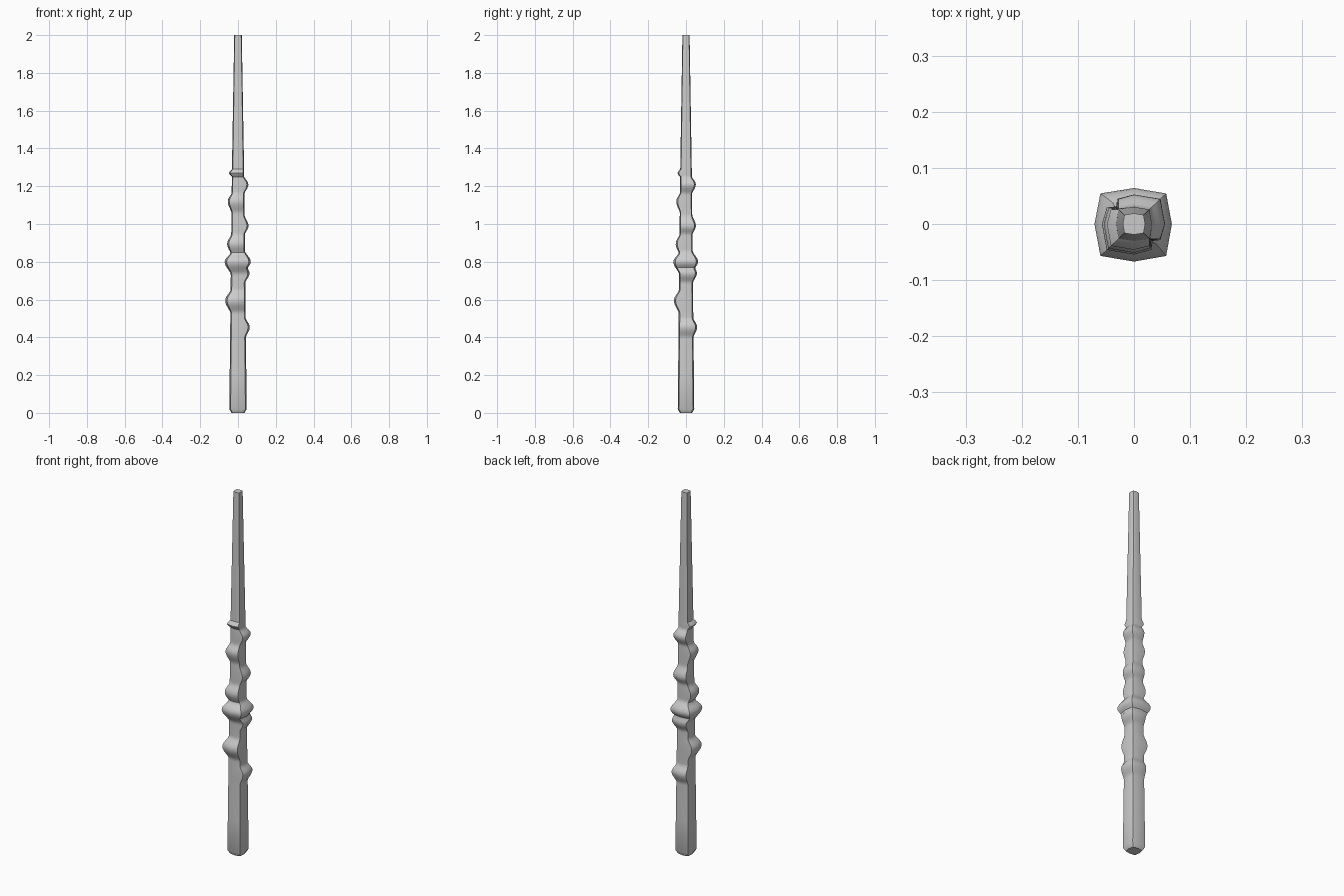
import bpy, bmesh, math

if "Cube" in bpy.data.objects:
    bpy.data.objects.remove(bpy.data.objects["Cube"])

# bumps as (start, peak, end, height); each pushes out a pair of adjacent sides
LEFT_FRONT = [(.53, .595, .65, .028), (.735, .80, .85, .033), (.84, .895, .945, .021),
              (1.06, 1.12, 1.165, .020), (1.25, 1.27, 1.29, .016)]
RIGHT_BACK = [(.40, .455, .50, .021), (.69, .74, .785, .023), (.75, .80, .855, .030),
              (.945, .99, 1.045, .020), (1.16, 1.21, 1.25, .022)]


def shaft(z):
    """Half-width of the plain tapered shaft."""
    if z < .02:
        return .034 + .012 * z / .02
    if z < 1.3:
        return .046 - .014 * (z - .02) / 1.28
    return .032 - .012 * (z - 1.3) / .7


def side(z, bumps):
    """Half-width including the tallest bump at this height."""
    h = 0
    for a, p, b, amp in bumps:
        if a < z < b:
            t = (z - a) / (p - a) if z < p else (b - z) / (b - p)
            h = max(h, amp * math.sin(t * math.pi / 2) ** 1.4)
    return shaft(z) + h


# heights: sparse on the plain shaft, dense through the carved grip
heights = [0, .02, .2] + [.39 + i * .01 for i in range(92)] + [1.65, 2.0]

# square shaft with slightly bowed sides
bm = bmesh.new()
rings = []
for z in heights:
    l, r = side(z, LEFT_FRONT), side(z, RIGHT_BACK)
    c, k = .85, .95
    pts = [(-l * c, -l * c), (0, -l), (r * c, -l * c), (r, 0),
           (r * c, r * c), (0, r), (-l * c, r * c), (-l, 0)]
    rings.append([bm.verts.new((x, y * k, z)) for x, y in pts])
for a, b in zip(rings, rings[1:]):
    for i in range(8):
        j = (i + 1) % 8
        bm.faces.new((a[i], a[j], b[j], b[i]))
bm.faces.new(rings[0][::-1])
bm.faces.new(rings[-1])
bmesh.ops.recalc_face_normals(bm, faces=bm.faces)

mesh = bpy.data.meshes.new("wand")
bm.to_mesh(mesh)
bm.free()
wand = bpy.data.objects.new("wand", mesh)
bpy.context.collection.objects.link(wand)
bpy.context.view_layer.objects.active = wand
wand.select_set(True)
bpy.ops.object.shade_smooth_by_angle(angle=math.radians(35))
